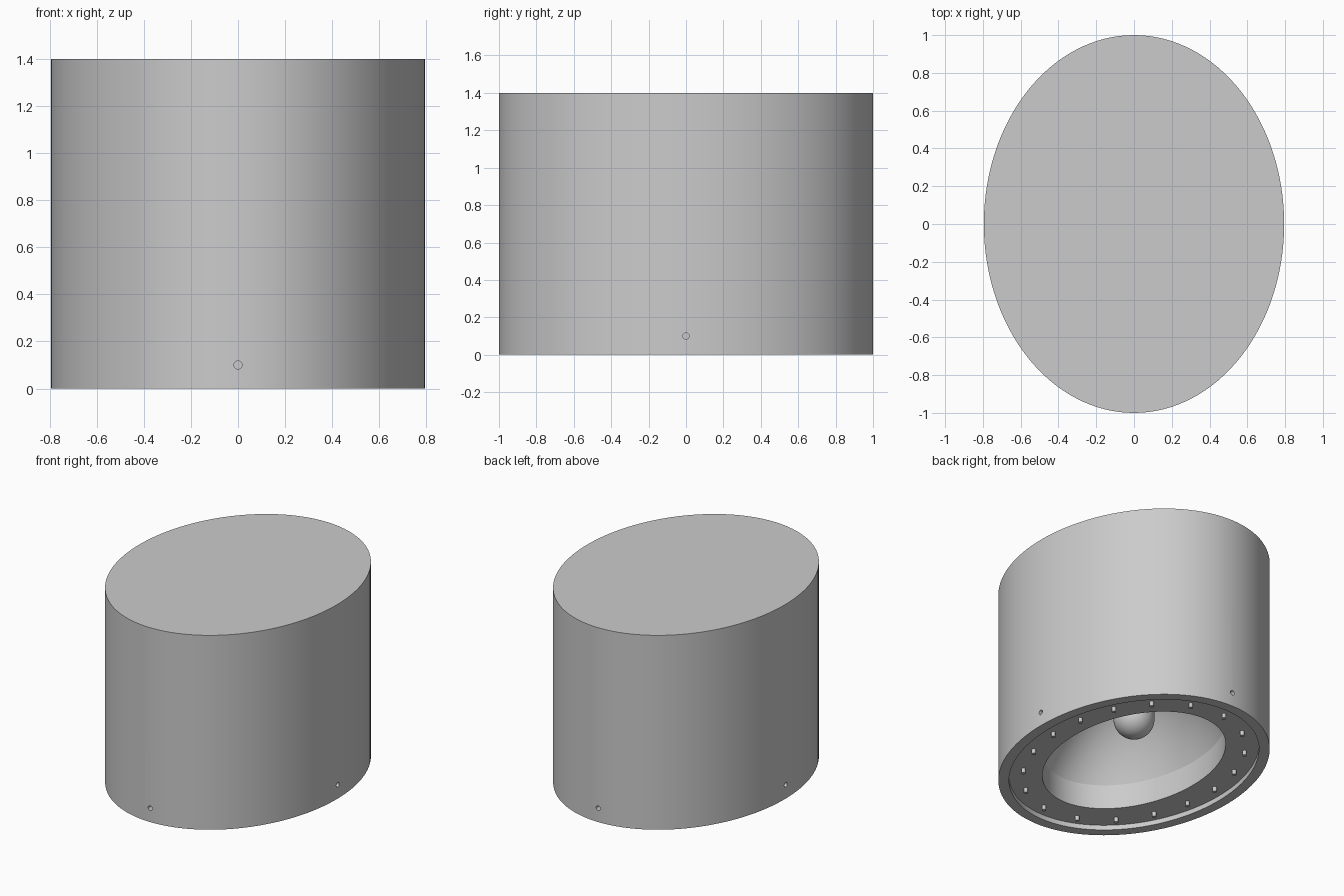
import bpy, bmesh, math
from mathutils import Matrix

cube = bpy.data.objects.get("Cube")
if cube:
    bpy.data.objects.remove(cube, do_unlink=True)

SEGMENTS = 128
HALF_X, HALF_Y, HEIGHT = 0.795, 1.0, 1.4
WALL, RECESS = 0.07, 0.035

grey = bpy.data.materials.new("light_grey")
grey.use_nodes = True
grey.diffuse_color = (0.6, 0.6, 0.6, 1)
grey.node_tree.nodes["Principled BSDF"].inputs["Base Color"].default_value = (0.6, 0.6, 0.6, 1)


def add_object(name, bm):
    mesh = bpy.data.meshes.new(name)
    bm.to_mesh(mesh)
    bm.free()
    mesh.materials.append(grey)
    obj = bpy.data.objects.new(name, mesh)
    bpy.context.collection.objects.link(obj)
    return obj


def select(obj):
    bpy.ops.object.select_all(action="DESELECT")
    obj.select_set(True)
    bpy.context.view_layer.objects.active = obj


def smooth(obj):
    select(obj)
    bpy.ops.object.shade_smooth_by_angle(angle=math.radians(20))


def loft(name, rings, segments=SEGMENTS, cap_start=False, cap_end=True):
    """Skin elliptical rings given as (half x, half y, z)."""
    bm = bmesh.new()
    loops = []
    for a, b, z in rings:
        angles = [math.tau * i / segments for i in range(segments)]
        loops.append([bm.verts.new((a * math.cos(t), b * math.sin(t), z)) for t in angles])
    for low, high in zip(loops, loops[1:]):
        for i in range(segments):
            j = (i + 1) % segments
            bm.faces.new((low[i], high[i], high[j], low[j]))
    if cap_start:
        bm.faces.new(loops[0])
    if cap_end:
        bm.faces.new(loops[-1][::-1])
    if cap_start and cap_end:
        bmesh.ops.recalc_face_normals(bm, faces=bm.faces)
    return add_object(name, bm)


def inset(offset, z):
    return (HALF_X - offset, HALF_Y - offset, z)


# Housing: closed oval can, open underneath
housing = loft("housing", [inset(0, HEIGHT), inset(0, 0), inset(WALL, 0),
                           inset(WALL, HEIGHT - WALL)], cap_start=True)

# Four blind screw holes near the lower edge
bm = bmesh.new()
for x, y in ((HALF_X, 0), (-HALF_X, 0), (0, HALF_Y), (0, -HALF_Y)):
    turn = Matrix.Rotation(math.pi / 2, 4, "Y" if x else "X")
    bmesh.ops.create_cone(bm, cap_ends=True, segments=24, radius1=0.017, radius2=0.017,
                          depth=0.1, matrix=Matrix.Translation((x, y, 0.1)) @ turn)
cutter = add_object("screw_hole_cutter", bm)
cutter.hide_render = True
cut = housing.modifiers.new("screw_holes", "BOOLEAN")
cut.operation, cut.solver, cut.object = "DIFFERENCE", "EXACT", cutter
select(housing)
bpy.ops.object.modifier_apply(modifier=cut.name)
bpy.data.objects.remove(cutter, do_unlink=True)
smooth(housing)

# Recessed trim ring running into the domed reflector
OPENING, DOME_BASE, DOME_RISE = 0.29, 0.21, 0.5
rings = [inset(WALL, RECESS), inset(OPENING, RECESS), inset(OPENING, DOME_BASE)]
start, steps = math.radians(40), 20
for i in range(1, steps):
    t = start + (math.pi / 2 - start) * i / steps
    s = math.cos(t) / math.cos(start)
    rise = (math.sin(t) - math.sin(start)) / (1 - math.sin(start))
    rings.append(((HALF_X - OPENING) * s, (HALF_Y - OPENING) * s, DOME_BASE + DOME_RISE * rise))
smooth(loft("trim_and_reflector", rings))

# Round-ended lamp hanging from the top of the dome
R, LAMP_Z = 0.134, 0.344
arc = [math.pi / 2 * i / 16 for i in range(1, 17)]
rings = [(R * math.sin(t), R * math.sin(t), LAMP_Z - R * math.cos(t)) for t in arc]
smooth(loft("lamp", rings + [(R, R, 0.71)], 48, cap_start=True))

# Small pins evenly spaced along the oval of the trim ring
COUNT, SAMPLES = 18, 3600
pin_a, pin_b, _ = inset(0.16, 0)
path = [(pin_a * math.cos(t), pin_b * math.sin(t))
        for t in (math.pi / 2 + math.tau * i / SAMPLES for i in range(SAMPLES + 1))]
lengths = [0.0]
for p, q in zip(path, path[1:]):
    lengths.append(lengths[-1] + math.dist(p, q))
bm = bmesh.new()
for k in range(COUNT):
    target = lengths[-1] * (k + 0.25) / COUNT
    x, y = next(p for p, d in zip(path, lengths) if d >= target)
    bmesh.ops.create_cone(bm, cap_ends=True, segments=16, radius1=0.014, radius2=0.014,
                          depth=RECESS, matrix=Matrix.Translation((x, y, RECESS / 2 + 0.002)))
smooth(add_object("trim_pins", bm))
